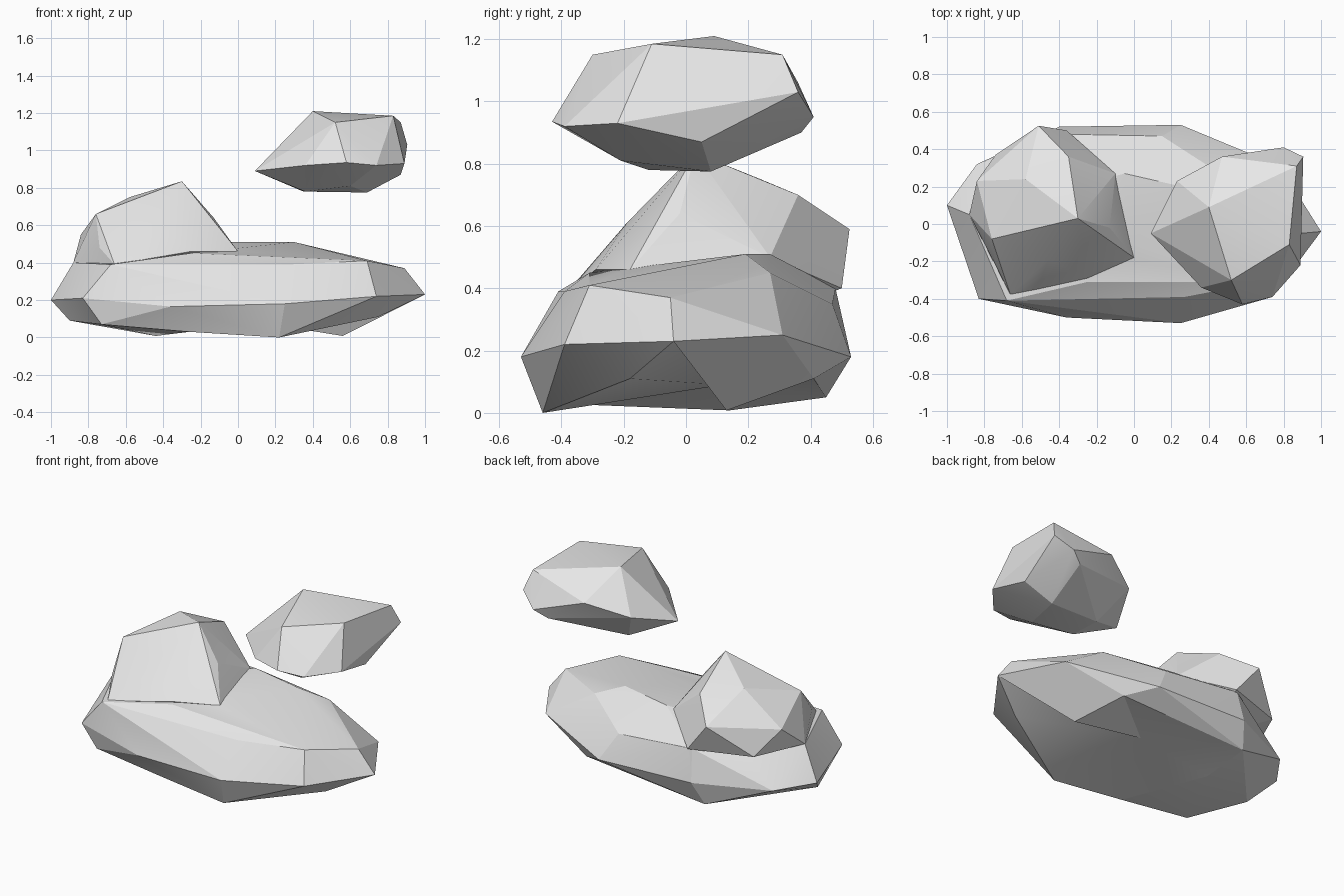
import bpy, bmesh, math

stone = bpy.data.materials.new("pale grey stone")
stone.diffuse_color = (0.8, 0.8, 0.8, 1)


def boulder(name, *rings, hollow=None):
    """Chiselled rock: the hull around rings of corner points, with an optional hollow underneath."""
    bm = bmesh.new()
    for ring in rings:
        for p in ring:
            bm.verts.new(p)
    bmesh.ops.convex_hull(bm, input=bm.verts)
    loose = [v for v in bm.verts if not v.link_faces]
    bmesh.ops.delete(bm, geom=loose, context='VERTS')
    bmesh.ops.recalc_face_normals(bm, faces=bm.faces)
    if hollow:
        under = [f for f in bm.faces
                 if f.normal.z < -0.88 and f.calc_center_median().x > -0.4]
        bmesh.ops.delete(bm, geom=under, context='FACES')
        rim = [e for e in bm.edges if e.is_boundary]
        peak = bm.verts.new(hollow)
        for e in rim:
            bm.faces.new((e.verts[0], e.verts[1], peak))
        bmesh.ops.recalc_face_normals(bm, faces=bm.faces)
    me = bpy.data.meshes.new(name)
    bm.to_mesh(me)
    bm.free()
    me.materials.append(stone)
    ob = bpy.data.objects.new(name, me)
    bpy.context.collection.objects.link(ob)
    return ob


def activate(ob):
    bpy.ops.object.select_all(action='DESELECT')
    ob.select_set(True)
    bpy.context.view_layer.objects.active = ob


# Broad flat base rock: feet, widest belt, top rim
base = boulder(
    "base_rock",
    [(0.22, -0.46, 0), (-0.26, -0.42, 0.03), (-0.73, -0.39, 0.07), (-0.90, -0.05, 0.09),
     (-0.44, 0.14, 0.008), (0.56, 0.13, 0.008), (0.75, -0.18, 0.11), (0.42, 0.41, 0.11),
     (-0.45, 0.45, 0.05)],
    [(-1, 0.10, 0.20), (-0.83, -0.40, 0.21), (-0.36, -0.50, 0.165), (0.25, -0.53, 0.18),
     (0.74, -0.39, 0.22), (1, -0.04, 0.23), (0.78, 0.31, 0.25), (0.25, 0.53, 0.18),
     (-0.40, 0.52, 0.20), (-0.84, 0.32, 0.19)],
    [(-0.68, -0.41, 0.39), (-0.25, -0.31, 0.45), (0.27, -0.39, 0.39), (0.69, -0.31, 0.41),
     (0.89, -0.05, 0.37), (0.46, 0.27, 0.45), (0.30, 0.19, 0.51), (-0.05, 0.27, 0.51),
     (0.15, 0.47, 0.35), (-0.38, 0.48, 0.40), (-0.88, 0.05, 0.40)],
    hollow=(0.05, 0.12, 0.09))

# Raised hump on the left
hump = boulder(
    "hump_rock",
    [(-0.30, 0.03, 0.835), (-0.58, 0.24, 0.75), (-0.35, 0.36, 0.70), (-0.51, 0.525, 0.59),
     (-0.76, -0.08, 0.66), (-0.84, 0.23, 0.55), (-0.13, -0.02, 0.64), (-0.46, -0.19, 0.61)],
    [(0.0, -0.18, 0.46), (-0.10, 0.27, 0.50), (-0.36, 0.50, 0.40), (-0.74, 0.37, 0.40),
     (-0.88, 0.05, 0.40), (-0.74, -0.22, 0.48), (-0.66, -0.38, 0.39), (-0.25, -0.29, 0.46)],
    [(-0.4, 0.1, 0.25)])

# Fuse hump and base into one surface
activate(base)
fuse = base.modifiers.new("fuse", 'BOOLEAN')
fuse.operation = 'UNION'
fuse.solver = 'EXACT'
fuse.object = hump
bpy.ops.object.modifier_apply(modifier=fuse.name)
bpy.data.objects.remove(hump)

# Floating rock at upper right: underside, belt, top
floating = boulder(
    "floating_rock",
    [(0.36, -0.12, 0.78), (0.35, 0.08, 0.78), (0.69, 0.08, 0.775), (0.60, -0.21, 0.81),
     (0.72, 0.37, 0.90), (0.87, 0.05, 0.87)],
    [(0.09, -0.05, 0.89), (0.36, -0.34, 0.92), (0.58, -0.43, 0.935), (0.74, -0.39, 0.92),
     (0.89, -0.22, 0.93), (0.905, 0.36, 1.03), (0.80, 0.41, 0.95), (0.23, 0.23, 0.98)],
    [(0.40, 0.09, 1.21), (0.52, -0.30, 1.15), (0.83, -0.11, 1.185), (0.87, 0.31, 1.15),
     (0.47, 0.36, 1.06)])

for ob in (base, floating):
    activate(ob)
    bpy.ops.object.shade_smooth_by_angle(angle=math.radians(15))
